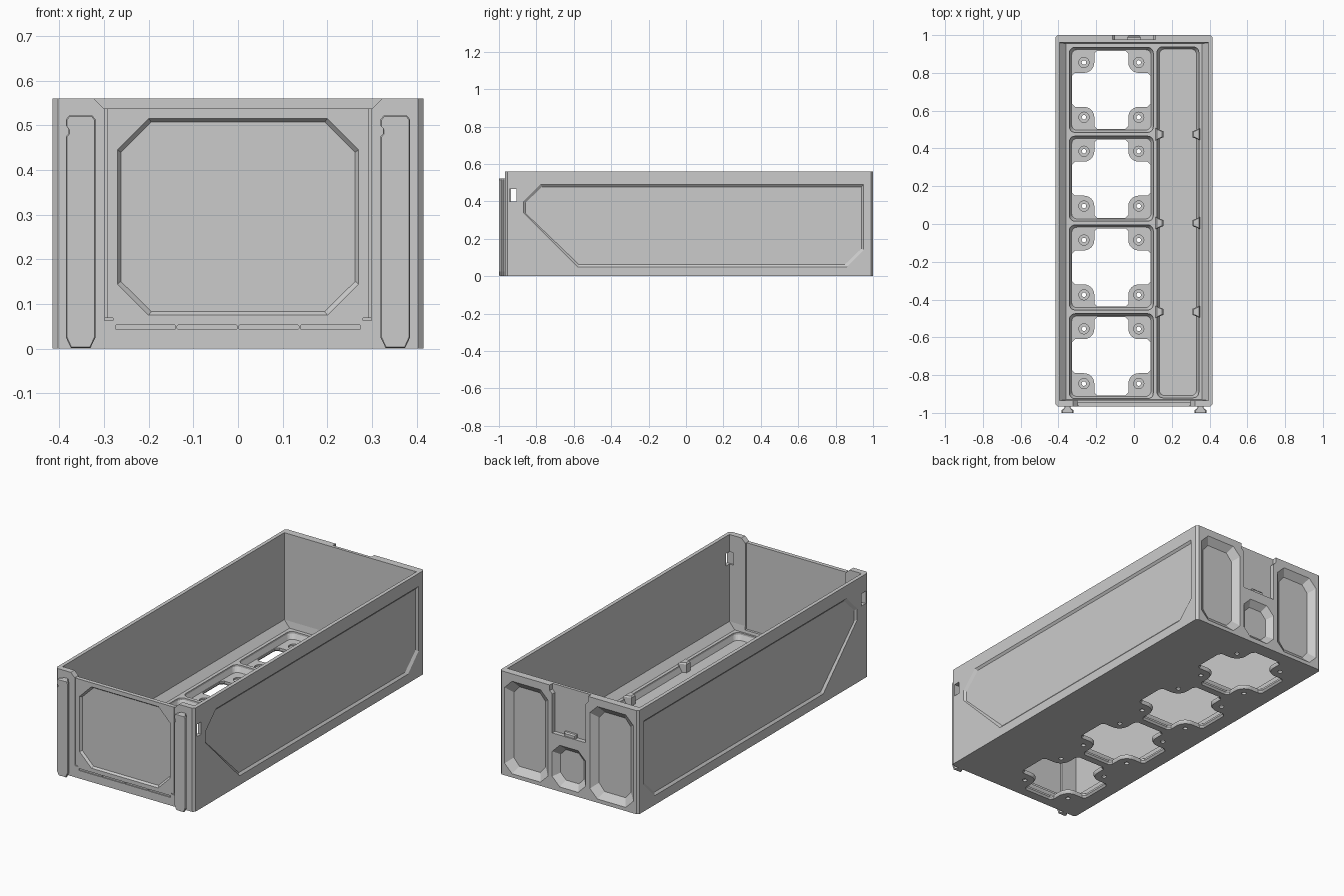
import bpy, bmesh
from math import cos, sin, pi

if "Cube" in bpy.data.objects:
    bpy.data.objects.remove(bpy.data.objects["Cube"])


def place(u, v, d, axis):
    return {'x': (d, u, v), 'y': (u, d, v), 'z': (u, v, d)}[axis]


def loft(name, axis, *sections):
    """Solid through matching 2D outlines, each given as (outline, depth)."""
    bm = bmesh.new()
    rings = [[bm.verts.new(place(u, v, d, axis)) for u, v in poly] for poly, d in sections]
    n = len(rings[0])
    for a, b in zip(rings, rings[1:]):
        for i in range(n):
            bm.faces.new((a[i], a[(i + 1) % n], b[(i + 1) % n], b[i]))
    bm.faces.new(rings[0])
    bm.faces.new(rings[-1])
    bmesh.ops.recalc_face_normals(bm, faces=bm.faces)
    me = bpy.data.meshes.new(name)
    bm.to_mesh(me)
    bm.free()
    ob = bpy.data.objects.new(name, me)
    bpy.context.collection.objects.link(ob)
    return ob


def cut(axis, *sections):
    """Subtract a lofted solid from the bin body."""
    cutter = loft("cutter", axis, *sections)
    cutter.hide_render = True
    mod = body.modifiers.new("cut", 'BOOLEAN')
    mod.operation, mod.solver, mod.object = 'DIFFERENCE', 'EXACT', cutter
    bpy.context.view_layer.objects.active = body
    bpy.ops.object.modifier_apply(modifier=mod.name)
    bpy.data.objects.remove(cutter)


def rect(u0, u1, v0, v1):
    return [(u0, v0), (u1, v0), (u1, v1), (u0, v1)]


def octagon(u0, u1, v0, v1, c):
    return [(u0 + c, v0), (u1 - c, v0), (u1, v0 + c), (u1, v1 - c),
            (u1 - c, v1), (u0 + c, v1), (u0, v1 - c), (u0, v0 + c)]


def circle(u, v, r, n=20):
    return [(u + r * cos(2 * pi * i / n), v + r * sin(2 * pi * i / n)) for i in range(n)]


def rounded(u0, u1, v0, v1, r, n=5):
    pts = []
    for k, (u, v) in enumerate(((u1 - r, v1 - r), (u0 + r, v1 - r), (u0 + r, v0 + r), (u1 - r, v0 + r))):
        for i in range(n + 1):
            a = pi / 2 * (k + i / n)
            pts.append((u + r * cos(a), v + r * sin(a)))
    return pts


def inset(poly, amount):
    us, vs = [p[0] for p in poly], [p[1] for p in poly]
    cu, cv = (min(us) + max(us)) / 2, (min(vs) + max(vs)) / 2
    su = 1 - 2 * amount / (max(us) - min(us))
    sv = 1 - 2 * amount / (max(vs) - min(vs))
    return [(cu + (u - cu) * su, cv + (v - cv) * sv) for u, v in poly]


FRONT, BACK, TOP = -0.967, 1.0, 0.56

# outer block with chamfered corners, hollowed out
plan = octagon(-0.415, 0.415, FRONT, BACK, 0.012)
body = loft("bin_body", 'z', (plan, 0), (plan, TOP))
wall = rect(-0.395, 0.395, -0.935, 0.96)
cut('z', (rect(-0.36, 0.36, -0.93, 0.955), 0.055), (wall, 0.09), (wall, 0.7))

# floor: four square bays with cross openings and screw pads
for k in range(4):
    cx, cy = -0.12, 0.71 - 0.47 * k
    bay = rounded(cx - 0.222, cx + 0.222, cy - 0.225, cy + 0.225, 0.03)
    cut('z', (inset(bay, 0.012), 0.02), (bay, 0.045), (bay, 0.075))
    quarter = [(0.207, 0.075), (0.192, 0.09)]
    for i in range(7):
        a = -pi / 2 - pi / 2 * i / 6
        quarter.append((0.145 + 0.055 * cos(a), 0.145 + 0.055 * sin(a)))
    quarter += [(0.09, 0.192), (0.075, 0.207)]
    cross = []
    for q in range(4):
        c, s = round(cos(q * pi / 2)), round(sin(q * pi / 2))
        cross += [(cx + c * u - s * v, cy + s * u + c * v) for u, v in quarter]
    cut('z', (inset(cross, -0.012), -0.004), (cross, 0.01), (cross, 0.035))
    for sx in (-1, 1):
        for sy in (-1, 1):
            px, py = cx + sx * 0.145, cy + sy * 0.145
            cut('z', (circle(px, py, 0.027), 0.012), (circle(px, py, 0.027), 0.03))
            cut('z', (circle(px, py, 0.012), -0.01), (circle(px, py, 0.012), 0.02))

# floor: long side channel
channel = rounded(0.122, 0.343, -0.92, 0.938, 0.03)
cut('z', (inset(channel, 0.012), 0.02), (channel, 0.045), (channel, 0.075))

# side walls: sunken panel and grip slot, both sides
side = [(-0.87, 0.40), (-0.78, 0.49), (0.95, 0.49), (0.95, 0.14),
        (0.86, 0.05), (-0.58, 0.05), (-0.87, 0.34)]
for s in (-1, 1):
    cut('x', (side, s * 0.43), (side, s * 0.415), (inset(side, 0.012), s * 0.405))
    cut('x', (rect(-0.943, -0.907, 0.40, 0.467), s * 0.37), (rect(-0.943, -0.907, 0.40, 0.467), s * 0.45))

# front wall: lowered top edge, thinned inside, sunken octagon panel
notch = [(-0.3, 0.537), (0.3, 0.537), (0.338, 0.575), (-0.338, 0.575)]
cut('y', (notch, -1.05), (notch, -0.92))
cut('y', (rect(-0.3, 0.3, 0.07, 0.6), -0.945), (rect(-0.3, 0.3, 0.07, 0.6), -0.92))
panel = octagon(-0.27, 0.27, 0.075, 0.515, 0.07)
cut('y', (panel, -1.05), (panel, FRONT), (inset(panel, 0.008), FRONT + 0.011))

# front wall: frame grooves and dashes
for s in (-1, 1):
    g = rect(s * 0.296 - 0.003, s * 0.296 + 0.003, 0.07, 0.56)
    cut('y', (g, -1.05), (g, FRONT + 0.005))
    g = [(s * 0.28, 0.063), (s * 0.299, 0.063), (s * 0.299, 0.069), (s * 0.28, 0.069)]
    cut('y', (g, -1.05), (g, FRONT + 0.005))
for k in range(4):
    x = -0.207 + 0.138 * k
    g = octagon(x - 0.067, x + 0.067, 0.043, 0.053, 0.002)
    cut('y', (g, -1.05), (g, FRONT + 0.006))

# back wall: pockets that receive the rails, lower pocket, latch slot
for s in (-1, 1):
    p = octagon(s * 0.255 - 0.13, s * 0.255 + 0.13, 0.02, 0.52, 0.045)
    cut('y', (inset(p, 0.035), BACK - 0.03), (p, BACK), (p, BACK + 0.05))
p = octagon(-0.1, 0.1, 0.025, 0.25, 0.045)
cut('y', (inset(p, 0.03), BACK - 0.03), (p, BACK), (p, BACK + 0.05))
slot = [(-0.1, 0.305), (0.1, 0.305), (0.1, 0.515), (0.115, 0.53),
        (0.115, 0.6), (-0.115, 0.6), (-0.115, 0.53), (-0.1, 0.515)]
cut('y', (slot, BACK - 0.024), (slot, BACK + 0.05))
catch = rect(-0.035, 0.035, 0.295, 0.325)
loft("back_catch", 'y', (catch, BACK - 0.03), (catch, BACK - 0.012),
     (inset(catch, 0.006), BACK - 0.006))

# divider lugs on the channel edges
for k in range(3):
    y = 0.475 - 0.47 * k
    for edge, d in ((0.115, 1), (0.35, -1)):
        lug = [(edge, y - 0.032), (edge + d * 0.04, y - 0.016),
               (edge + d * 0.04, y + 0.016), (edge, y + 0.032)]
        loft("divider_lug", 'z', (lug, 0.01), (lug, 0.065), (inset(lug, 0.006), 0.072))

# front dovetail rails with pointed foot and small notch
for s, name in ((-1, "left_rail"), (1, "right_rail")):
    x = s * 0.352
    outline = [(-0.022, 0.002), (0.022, 0.002), (0.033, 0.025), (0.033, 0.513), (0.026, 0.522),
               (-0.026, 0.522), (-0.033, 0.513), (-0.033, 0.499), (-0.027, 0.492),
               (-0.027, 0.482), (-0.033, 0.475), (-0.033, 0.025)]
    head = [(x + u, v) for u, v in outline]
    neck = [(x + u * 0.5, v) for u, v in outline]
    loft(name, 'y', (inset(head, 0.002), -1.0), (head, -0.997), (head, -0.988),
         (neck, -0.973), (neck, -0.96))
